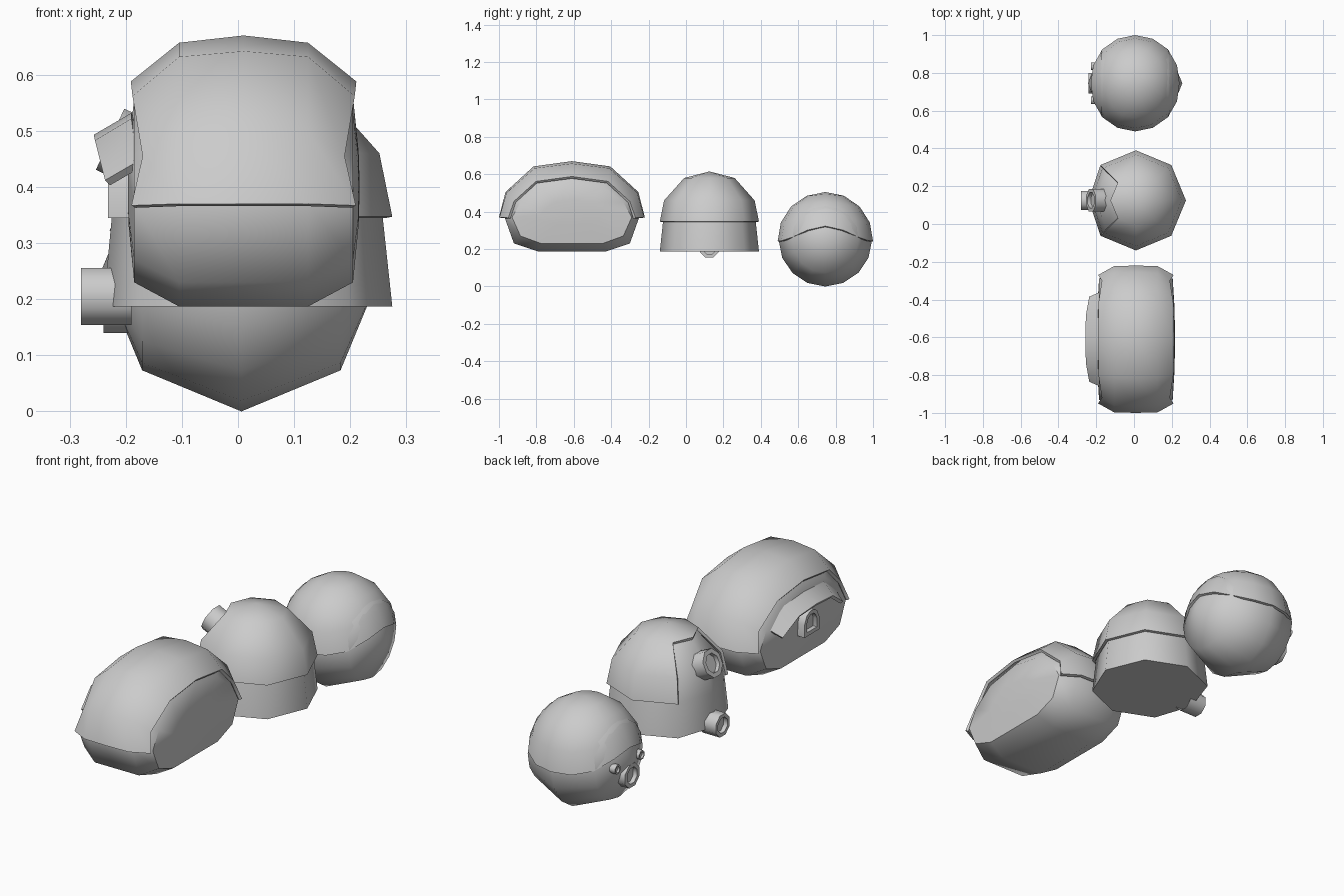
import bpy, bmesh
from math import sin, cos, pi, radians, sqrt
from mathutils import Matrix, Vector

if "Cube" in bpy.data.objects:
    bpy.data.objects.remove(bpy.data.objects["Cube"])


def finish(name, bm, thick=0.0, smooth=True):
    bmesh.ops.remove_doubles(bm, verts=bm.verts, dist=1e-5)
    bmesh.ops.recalc_face_normals(bm, faces=bm.faces)
    me = bpy.data.meshes.new(name)
    bm.to_mesh(me)
    bm.free()
    ob = bpy.data.objects.new(name, me)
    bpy.context.collection.objects.link(ob)
    bpy.ops.object.select_all(action='DESELECT')
    ob.select_set(True)
    bpy.context.view_layer.objects.active = ob
    if thick:
        m = ob.modifiers.new("shell", 'SOLIDIFY')
        m.thickness = thick
        m.offset = -1
        bpy.ops.object.modifier_apply(modifier=m.name)
    if smooth:
        bpy.ops.object.shade_smooth_by_angle(angle=radians(50))
    return ob


def loft(rings, closed, skip=lambda i, j: False):
    """Bridge successive point rings with quads."""
    bm = bmesh.new()
    rows = [[bm.verts.new(p) for p in r] for r in rings]
    n = len(rows[0])
    for i in range(len(rows) - 1):
        for j in range(n if closed else n - 1):
            if not skip(i, j):
                k = (j + 1) % n
                bm.faces.new((rows[i][j], rows[i][k], rows[i + 1][k], rows[i + 1][j]))
    bmesh.ops.remove_doubles(bm, verts=bm.verts, dist=1e-5)
    return bm


def mirror(half):
    """Mirror a half profile (first point outermost, last on the axis)."""
    return half + [(-a, *r) for a, *r in reversed(half) if a > 0]


def revolve_rings(profile, n, c):
    return [[(c[0] + r * cos(2 * pi * j / n), c[1] + r * sin(2 * pi * j / n), z)
             for j in range(n)] for r, z in profile]


OCT = [(cos(pi / 4 * k + pi / 8), sin(pi / 4 * k + pi / 8)) for k in range(8)]
DSHAPE = [(1, -1), (1, 0.1), (0.7, 0.75), (0.25, 1), (-0.25, 1), (-0.7, 0.75), (-1, 0.1), (-1, -1)]


def tube(name, tip, r, length, tilt=0.0, outline=OCT, hole=0.68, recess=0.02):
    """Hollow eye tube whose mouth faces -x, tilted upwards by tilt."""
    steps = [(1, length), (1, 0), (hole, 0), (hole, recess), (0, recess)]
    rings = [[(d, a * r * s, b * r * s) for a, b in outline] for s, d in steps]
    bm = loft(rings, True)
    bm.transform(Matrix.Translation(tip) @ Matrix.Rotation(tilt, 4, 'Y'))
    return finish(name, bm)


# ---- wide head ----
CX, WY = 0.01, -0.61


def wide_ring(x, pts):
    return [(CX + x, WY + y, z) for y, z in pts]


full = mirror([(0.18, 0.187), (0.31, 0.23), (0.36, 0.37), (0.33, 0.49), (0.19, 0.62), (0, 0.65)])
side = mirror([(0.165, 0.23), (0.275, 0.27), (0.32, 0.37), (0.275, 0.45), (0.17, 0.53), (0, 0.56)])
hub = [(0.5 * y, 0.4 + 0.4 * (z - 0.4)) for y, z in side]
mid = [(0, 0.4)] * len(full)
finish("wide_head_body", loft([wide_ring(x, p) for x, p in (
    (-0.207, mid), (-0.205, hub), (-0.195, side), (-0.115, full),
    (0.115, full), (0.195, side), (0.205, hub), (0.207, mid))], True))

# helmet with arched openings on both sides
crest = mirror([(0.39, 0.37), (0.355, 0.505), (0.205, 0.642), (0, 0.67)])
shoulder = mirror([(0.387, 0.37), (0.35, 0.5), (0.2, 0.632), (0, 0.657)])
rim = mirror([(0.34, 0.367), (0.31, 0.455), (0.192, 0.562), (0, 0.588)])
rim_x = [0.2, 0.18, 0.198, 0.201, 0.198, 0.18, 0.2]


def rim_ring(s):
    return [(CX + s * x, WY + y, z) for x, (y, z) in zip(rim_x, rim)]


finish("wide_head_helmet", loft(
    [rim_ring(-1), wide_ring(-0.115, shoulder), wide_ring(0, crest),
     wide_ring(0.115, shoulder), rim_ring(1)], False), thick=0.014)

# arched brow over the eye
inner = mirror([(0.25, -0.18, 0.445), (0.15, -0.19, 0.522), (0, -0.19, 0.532)])
outer = mirror([(0.225, -0.237, 0.412), (0.125, -0.255, 0.483), (0, -0.257, 0.493)])
finish("wide_head_brow", loft([[(x, WY + y, z) for y, x, z in p] for p in (inner, outer)],
                              False), thick=0.015)
tube("wide_head_eye", (-0.232, WY, 0.4), 0.055, 0.05, outline=DSHAPE)

# ---- domed head ----
DC = (CX, 0.125)
dome = revolve_rings([(0, 0.187), (0.265, 0.187), (0.248, 0.345), (0.222, 0.455),
                      (0.125, 0.57), (0, 0.602)], 8, DC)
dome[1][4] = (-0.24, 0.125, 0.187)
dome[2][4] = (-0.225, 0.125, 0.345)
dome[3][4] = (-0.2, 0.125, 0.455)
finish("dome_head_body", loft(dome, True))
# helmet: the two facets facing -x are left open
finish("dome_head_helmet", loft(
    revolve_rings([(0.265, 0.347), (0.242, 0.46), (0.135, 0.58), (0, 0.615)], 8, DC),
    True, skip=lambda i, j: i < 2 and j in (3, 4)), thick=0.013)
tube("dome_head_upper_eye", (-0.228, 0.125, 0.485), 0.065, 0.09, tilt=radians(25))
tube("dome_head_lower_eye", (-0.28, 0.125, 0.205), 0.055, 0.09)

# ---- round head ----
RC = Vector((0.006, 0.745, 0.25))
bm = bmesh.new()
bmesh.ops.create_uvsphere(bm, u_segments=16, v_segments=4, radius=0.25)
bm.transform(Matrix.Translation(RC) @ Matrix.Rotation(pi / 2, 4, 'Y'))
finish("round_head_body", bm)

# helmet cap with a rim rising on both sides
R, N, rings = 0.255, 16, []
for i in range(5):
    ring = []
    for j in range(N):
        a = 2 * pi * j / N
        low = -0.008 + 0.082 * cos(a) ** 4
        t = i / 4
        lat0 = low / R
        lat = lat0 + (pi / 2 - lat0) * t
        rx = 0.245 if cos(a) else R
        ring.append(RC + Vector((rx * cos(lat) * cos(a), R * cos(lat) * sin(a), R * sin(lat))))
    rings.append(ring)
finish("round_head_helmet", loft(rings, True), thick=0.012)
tube("round_head_main_eye", (-0.24, 0.745, 0.193), 0.058, 0.06)
for s, label in ((-1, "front"), (1, "back")):
    tube("round_head_small_eye_" + label, (-0.228, 0.745 + s * 0.09, 0.252), 0.022, 0.05,
         recess=0.01)
